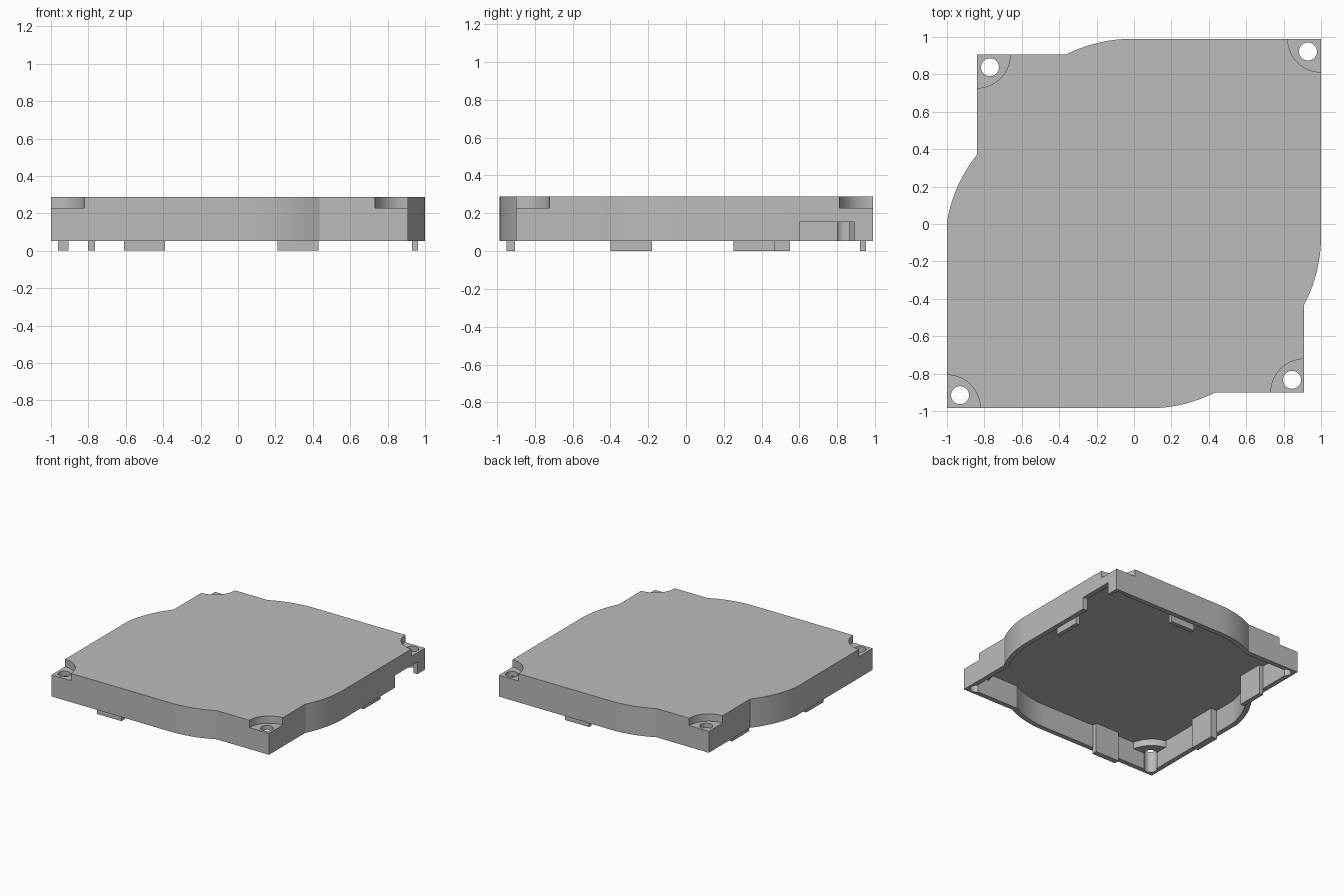
import bpy, bmesh, math
from mathutils import Vector

if "Cube" in bpy.data.objects:
    bpy.data.objects.remove(bpy.data.objects["Cube"])

grey = bpy.data.materials.new("plain_grey")
grey.diffuse_color = (0.5, 0.5, 0.5, 1)
grey.use_nodes = True
grey.node_tree.nodes["Principled BSDF"].inputs["Base Color"].default_value = grey.diffuse_color

WALL, RIM, CEIL, TOP = 0.04, 0.053, 0.245, 0.288


def finish(bm, name):
    bmesh.ops.recalc_face_normals(bm, faces=bm.faces)
    me = bpy.data.meshes.new(name)
    bm.to_mesh(me)
    bm.free()
    ob = bpy.data.objects.new(name, me)
    bpy.context.collection.objects.link(ob)
    me.materials.append(grey)
    return ob


def prism(name, pts, z0, z1):
    bm = bmesh.new()
    f = bm.faces.new([bm.verts.new((x, y, z0)) for x, y in pts])
    r = bmesh.ops.extrude_face_region(bm, geom=[f])
    bmesh.ops.translate(bm, vec=(0, 0, z1 - z0),
                        verts=[v for v in r["geom"] if isinstance(v, bmesh.types.BMVert)])
    return finish(bm, name)


def box(name, x0, x1, y0, y1, z0, z1):
    return prism(name, [(x0, y0), (x1, y0), (x1, y1), (x0, y1)], z0, z1)


def disc(name, c, r, z0, z1, n=64):
    return prism(name, [(c[0] + r * math.cos(2 * math.pi * i / n),
                         c[1] + r * math.sin(2 * math.pi * i / n)) for i in range(n)], z0, z1)


def cut(target, cutter):
    m = target.modifiers.new("cut", "BOOLEAN")
    m.operation, m.solver, m.object = "DIFFERENCE", "EXACT", cutter
    bpy.context.view_layer.objects.active = target
    bpy.ops.object.modifier_apply(modifier=m.name)
    bpy.data.objects.remove(cutter)


def arc(a, b, r=0.78, n=14):
    """Outward bulging arc from a to b along a counter-clockwise outline."""
    a, b = Vector(a), Vector(b)
    d = b - a
    left = Vector((-d.y, d.x)).normalized()
    c = (a + b) / 2 + left * math.sqrt(r * r - d.length_squared / 4)
    t0 = math.atan2(a.y - c.y, a.x - c.x)
    sweep = 2 * math.asin(d.length / 2 / r)
    return [(c.x + r * math.cos(t0 + sweep * i / n),
             c.y + r * math.sin(t0 + sweep * i / n)) for i in range(n + 1)]


def inset(pts, d):
    """Parallel inner outline by mitred corners."""
    out, n = [], len(pts)
    for i in range(n):
        p, q, s = Vector(pts[i - 1]), Vector(pts[i]), Vector(pts[(i + 1) % n])
        u, v = (q - p).normalized(), (s - q).normalized()
        nu, nv = Vector((-u.y, u.x)), Vector((-v.y, v.x))
        out.append(tuple(q + (nu + nv) * d / (1 + nu.dot(nv))))
    return out


# Outline: four square corners joined by straight sides and shallow arcs
corners = [(-1, -0.985), (0.91, -0.9), (1, 0.99), (-0.84, 0.905)]
outline = ([corners[0]] + arc((0.08, -0.985), (0.435, -0.9)) + [corners[1]]
           + arc((0.91, -0.43), (1, -0.07)) + [corners[2]]
           + arc((0, 0.99), (-0.365, 0.905)) + [corners[3]]
           + arc((-0.84, 0.37), (-1, 0.01)))
holes = [(-0.93, -0.915), (0.845, -0.833), (0.93, 0.922), (-0.77, 0.838)]

# Hollow lid, with the ceiling dropped around each corner pocket
lid = prism("lid_shell", outline, RIM, TOP)
cavity = prism("cavity_cutter", inset(outline, WALL), -0.1, CEIL)
for c in corners:
    cut(cavity, disc("pocket_floor", c, 0.215, 0.19, 0.5))
cut(lid, cavity)

# Corner pockets and screw holes
for c, h in zip(corners, holes):
    cut(lid, disc("pocket_cutter", c, 0.178, 0.228, 0.5))
    cut(lid, disc("hole_cutter", h, 0.048, -0.1, 0.5, 32))

# Cable notch in the right wall
cut(lid, box("notch_cutter", 0.9, 1.1, 0.6, 0.89, -0.1, 0.153))

# Locating tabs inside the walls, reaching below the rim
tabs = {"front_tab": (-0.61, -0.39, -0.95, -0.905), "back_tab": (0.21, 0.43, 0.92, 0.952),
        "left_tab": (-0.962, -0.905, -0.40, -0.18), "right_tab": (0.93, 0.962, 0.25, 0.47),
        "left_rear_tab": (-0.802, -0.765, 0.33, 0.55)}
for name, (x0, x1, y0, y1) in tabs.items():
    box(name, x0, x1, y0, y1, 0, CEIL + 0.005)

# Smooth the arcs and round walls, keep edges crisp
for ob in bpy.context.scene.objects:
    ob.select_set(True)
bpy.context.view_layer.objects.active = lid
bpy.ops.object.shade_smooth_by_angle(angle=math.radians(25))
